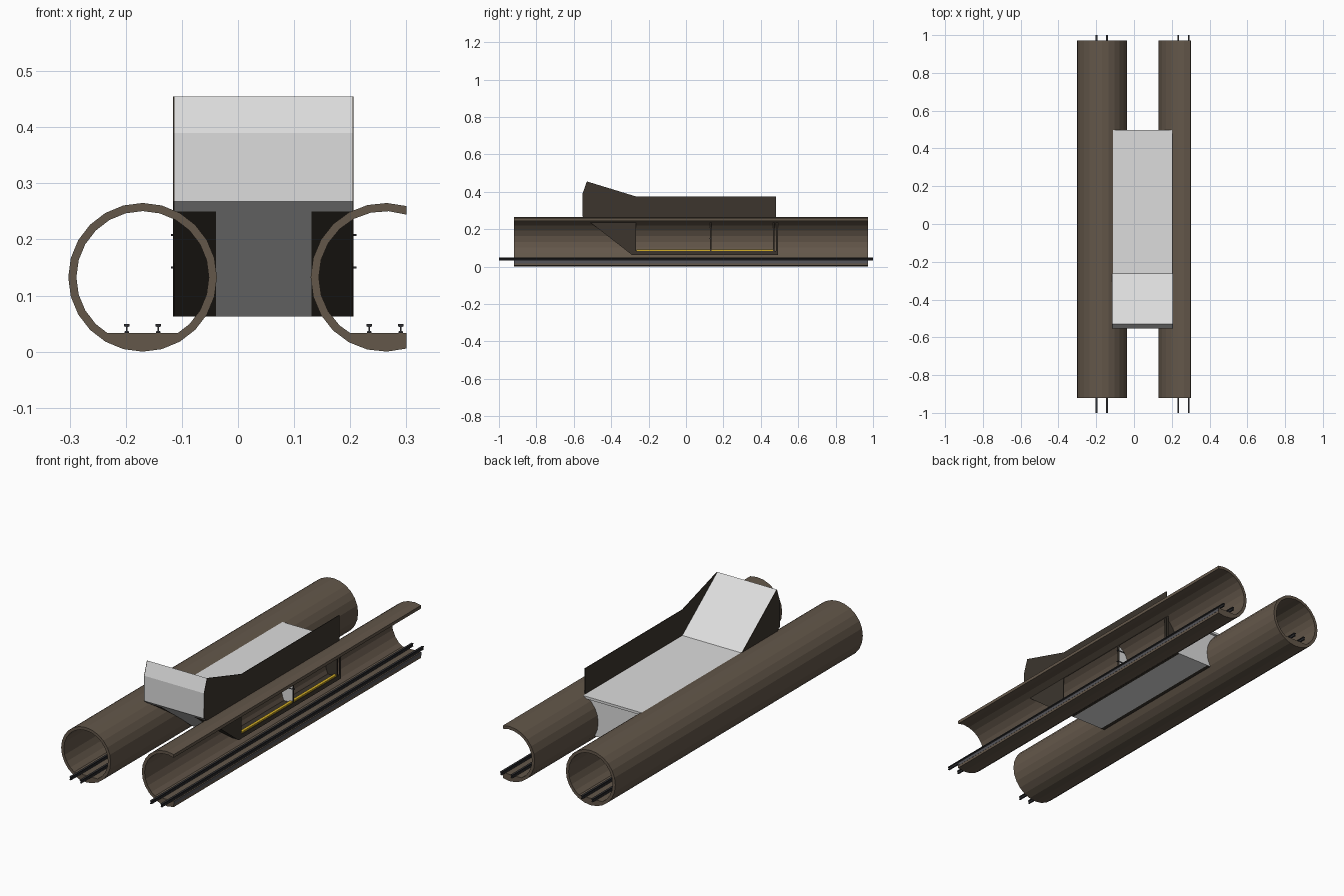
import bpy, bmesh
from math import cos, sin, tau, acos

if "Cube" in bpy.data.objects:
    bpy.data.objects.remove(bpy.data.objects["Cube"])


def material(name, r, g, b):
    m = bpy.data.materials.new(name)
    m.diffuse_color = (r, g, b, 1)
    m.use_nodes = True
    m.node_tree.nodes["Principled BSDF"].inputs["Base Color"].default_value = m.diffuse_color
    return m


TUNNEL = material("tunnel brown", 0.125, 0.095, 0.068)
WALL = material("dark wall", 0.045, 0.036, 0.027)
LIGHT = material("pale concrete", 0.72, 0.72, 0.72)
RAIL = material("rail black", 0.03, 0.03, 0.033)
BED = material("track bed grey", 0.09, 0.09, 0.10)
YELLOW = material("safety yellow", 0.65, 0.42, 0.02)

MID = 0.046                    # mirror line between the tunnels
CZ, R_OUT, R_IN = 0.1325, 0.1325, 0.118
CUT = 0.30                     # the right tunnel is sliced open here
Y0, Y1 = -0.92, 0.972


def finish(name, bm, *mats):
    bmesh.ops.remove_doubles(bm, verts=bm.verts, dist=1e-5)
    bmesh.ops.recalc_face_normals(bm, faces=bm.faces)
    me = bpy.data.meshes.new(name)
    bm.to_mesh(me)
    bm.free()
    for m in mats:
        me.materials.append(m)
    ob = bpy.data.objects.new(name, me)
    bpy.context.collection.objects.link(ob)
    return ob


def prism(name, pts, axis, lo, hi, *mats):
    """Extrude a profile: (y, z) points along x, or (x, z) points along y."""
    bm = bmesh.new()
    put = (lambda p, t: (t, p[0], p[1])) if axis == "x" else (lambda p, t: (p[0], t, p[1]))
    a = [bm.verts.new(put(p, lo)) for p in pts]
    b = [bm.verts.new(put(p, hi)) for p in pts]
    bm.faces.new(a)
    bm.faces.new(b[::-1])
    for i in range(len(pts)):
        j = (i + 1) % len(pts)
        bm.faces.new((a[i], a[j], b[j], b[i]))
    return finish(name, bm, *mats)


def box(name, x, y, z, mat):
    x = sorted(x)
    return prism(name, [(y[0], z[0]), (y[1], z[0]), (y[1], z[1]), (y[0], z[1])], "x", x[0], x[1], mat)


def arc(cx, r, a0, a1, n):
    return [(cx + r * cos(a0 + (a1 - a0) * i / n), CZ + r * sin(a0 + (a1 - a0) * i / n))
            for i in range(n + 1)]


def tunnel(name, outer, inner, closed):
    bm = bmesh.new()
    rows = [[bm.verts.new((p[0], y, p[1])) for p, y in ((o, Y0), (o, Y1), (i, Y1), (i, Y0))]
            for o, i in zip(outer, inner)]
    for a, b in zip(rows, rows[1:]):
        for k in range(4):
            m = (k + 1) % 4
            bm.faces.new((a[k], b[k], b[m], a[m]))
    if not closed:
        bm.faces.new(rows[0])
        bm.faces.new(rows[-1])
    return finish(name, bm, TUNNEL)


# Tunnels: left is whole, right is cut open on its outer side
LX, RX = -0.17, 0.262
tunnel("left_tunnel", arc(LX, R_OUT, 0, tau, 24), arc(LX, R_IN, 0, tau, 24), True)
ao, ai = acos((CUT - RX) / R_OUT), acos((CUT - RX) / R_IN)
tunnel("right_tunnel", arc(RX, R_OUT, ao, tau - ao, 14), arc(RX, R_IN, ai, tau - ai, 14), False)

# Track beds filling the bottom of each tunnel, and the I-shaped rails
BED_TOP = 0.033
half = acos((CZ - BED_TOP) / (R_IN + 0.003))
down = tau * 0.75
for side, cx in (("left", LX), ("right", RX)):
    pts = arc(cx, R_IN + 0.003, down - half, down + half, 8)
    if side == "right":
        low = CZ - ((R_IN + 0.003) ** 2 - (CUT - cx) ** 2) ** 0.5
        pts = [p for p in pts if p[0] < CUT - 0.002] + [(CUT + 0.0005, low), (CUT + 0.0005, BED_TOP)]
    bed = prism(side + "_track_bed", pts, "y", Y0, Y1, TUNNEL, BED)
    for f in bed.data.polygons:          # the sliced face shows grey
        if f.normal.x > 0.95:
            f.material_index = 1
    for k, dx in enumerate((-0.028, 0.028)):
        x, z = cx + dx, BED_TOP
        right = [(0.004, 0), (0.004, 0.003), (0.0015, 0.004), (0.0015, 0.011), (0.005, 0.012), (0.005, 0.016)]
        prof = [(x + a, z + b) for a, b in right] + [(x - a, z + b) for a, b in right[::-1]]
        prism(f"{side}_rail_{k + 1}", prof, "y", -1, 1, RAIL)

# Station shell dimensions
XL, XR = -0.115, 0.206
CL, CR = -0.039, 0.131         # pale centre strip between the tunnels
PEAK, NOSE, CHIN = (-0.53, 0.455), (-0.553, 0.39), (-0.553, 0.268)
DECK = 0.25

# Pale roof deck and the raised entrance hood
box("roof_deck", (XL, XR - 0.003), (-0.27, 0.498), (0.238, DECK), LIGHT)
prism("entrance_hood", [(-0.262, DECK), PEAK, NOSE, CHIN, (-0.53, DECK)], "x", XL + 0.002, XR - 0.002, LIGHT)

# Sloped underside and floor: pale centre, dark strips inside the tunnels
under = [CHIN, (-0.285, 0.063), (0.485, 0.063), (0.485, 0.083), (-0.275, 0.083), (-0.52, 0.268)]
prism("centre_floor", under, "x", CL, CR, LIGHT)
prism("left_platform", under, "x", XL, CL, WALL)
prism("right_platform", under, "x", CR, XR, WALL)

# Side walls with two window openings; only the right one rises above the deck
base = [CHIN, (-0.29, 0.063), (0.492, 0.063), (0.492, 0.24), (0.48, 0.24)]
tops = {"left": [(0.48, DECK), (-0.262, DECK)], "right": [(0.48, 0.374), (-0.265, 0.374)]}
for side, x in (("left", (XL - 0.001, XL + 0.002)), ("right", (XR - 0.003, XR))):
    wall = prism(side + "_wall", base + tops[side] + [PEAK, NOSE], "x", *x, WALL)
    for k, y in enumerate(((-0.268, 0.127), (0.135, 0.482))):
        hole = box(f"{side}_window_cutter_{k}", (x[0] - 0.02, x[1] + 0.02), y, (0.084, 0.235), WALL)
        hole.hide_render = True
        hole.hide_set(True)
        hole.display_type = "WIRE"
        mod = wall.modifiers.new("window", "BOOLEAN")
        mod.operation, mod.object, mod.solver = "DIFFERENCE", hole, "EXACT"
    # bake the openings, then drop the cutters
    bpy.context.view_layer.update()
    cut = bpy.data.meshes.new_from_object(wall.evaluated_get(bpy.context.evaluated_depsgraph_get()))
    wall.modifiers.clear()
    wall.data = cut
    for k in range(2):
        bpy.data.objects.remove(bpy.data.objects[f"{side}_window_cutter_{k}"])

# Pale back wall shaped to the gap between the tunnels
gap = [(XL, DECK)] + arc(LX, R_OUT - 0.004, tau * 0.18, -tau * 0.09, 8) + [(CL, 0.063)]
prism("back_wall", gap + [(2 * MID - x, z) for x, z in gap[::-1]], "y", 0.476, 0.486, LIGHT)

# Platform fittings on both sides: end plate, yellow edge, screen and its bars
for side, s in (("left", -1), ("right", 1)):
    def span(a, b):
        return (MID + s * a, MID + s * b)
    box(side + "_end_plate", span(0.085, 0.158), (0.464, 0.474), (0.063, 0.24), WALL)
    box(side + "_yellow_edge", span(0.143, 0.157), (-0.265, 0.464), (0.083, 0.091), YELLOW)
    box(side + "_screen", span(0.085, 0.157), (0.128, 0.133), (0.083, 0.238), LIGHT)
    for k, z in enumerate((0.148, 0.206)):
        box(f"{side}_screen_bar_{k + 1}", span(0.095, 0.165), (0.126, 0.136), (z, z + 0.004), RAIL)
